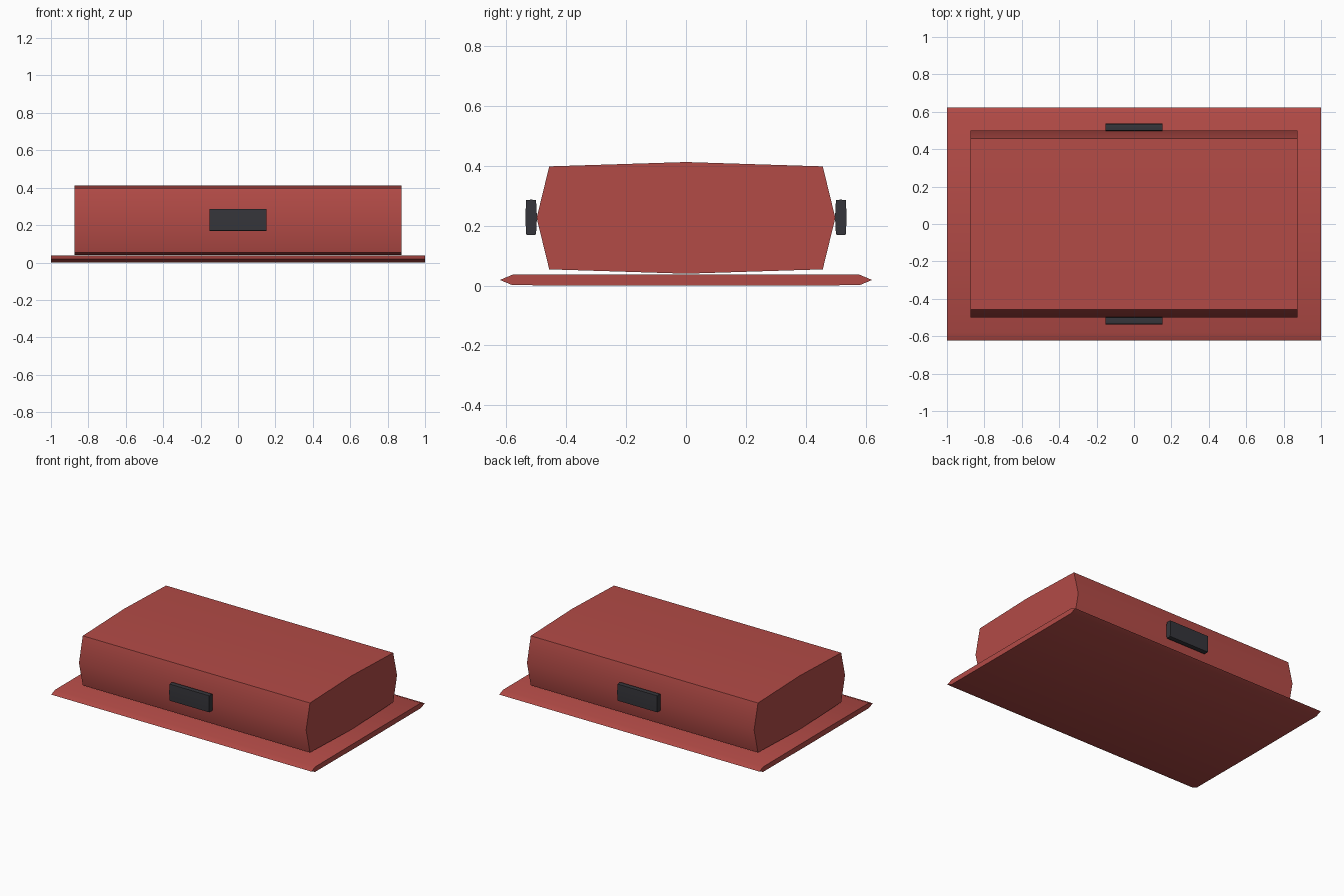
import bpy, math

if "Cube" in bpy.data.objects:
    bpy.data.objects.remove(bpy.data.objects["Cube"])


def material(name, rgb):
    m = bpy.data.materials.new(name)
    m.diffuse_color = (*rgb, 1)
    m.use_nodes = True
    m.node_tree.nodes["Principled BSDF"].inputs["Base Color"].default_value = m.diffuse_color
    return m


RED = material("brick red", (0.45, 0.07, 0.062))
DARK = material("charcoal", (0.036, 0.036, 0.043))


def bulged_bar(name, half_x, y, z, half_y, half_z, corner_y, corner_z, mat):
    """Extrude along x an eight-sided profile whose four sides bulge at the middle."""
    prof = [(0, -half_z), (corner_y, -corner_z), (half_y, 0), (corner_y, corner_z),
            (0, half_z), (-corner_y, corner_z), (-half_y, 0), (-corner_y, -corner_z)]
    n = len(prof)
    verts = [(x, y + py, z + pz) for x in (-half_x, half_x) for py, pz in prof]
    faces = [(i, (i + 1) % n, n + (i + 1) % n, n + i) for i in range(n)]
    faces = [f[::-1] for f in faces]
    faces += [tuple(range(n)), tuple(range(2 * n - 1, n - 1, -1))]
    me = bpy.data.meshes.new(name)
    me.from_pydata(verts, [], [f[::-1] for f in faces])
    me.materials.append(mat)
    ob = bpy.data.objects.new(name, me)
    bpy.context.collection.objects.link(ob)
    # smooth the gentle bulges, keep the corners crisp
    bpy.ops.object.select_all(action='DESELECT')
    ob.select_set(True)
    bpy.context.view_layer.objects.active = ob
    bpy.ops.object.shade_smooth_by_angle(angle=math.radians(32))
    return ob


# thin base plate and the thick block on it
bulged_bar("base_plate", 1.0, 0, 0.019, 0.622, 0.019, 0.58, 0.0175, RED)
bulged_bar("body", 0.873, 0, 0.2265, 0.499, 0.1865, 0.457, 0.172, RED)

# dark clasps at front and back
for side, s in (("front", -1), ("back", 1)):
    bulged_bar(side + "_clasp", 0.153, s * 0.5175, 0.228, 0.0195, 0.0595, 0.0165, 0.0575, DARK)
